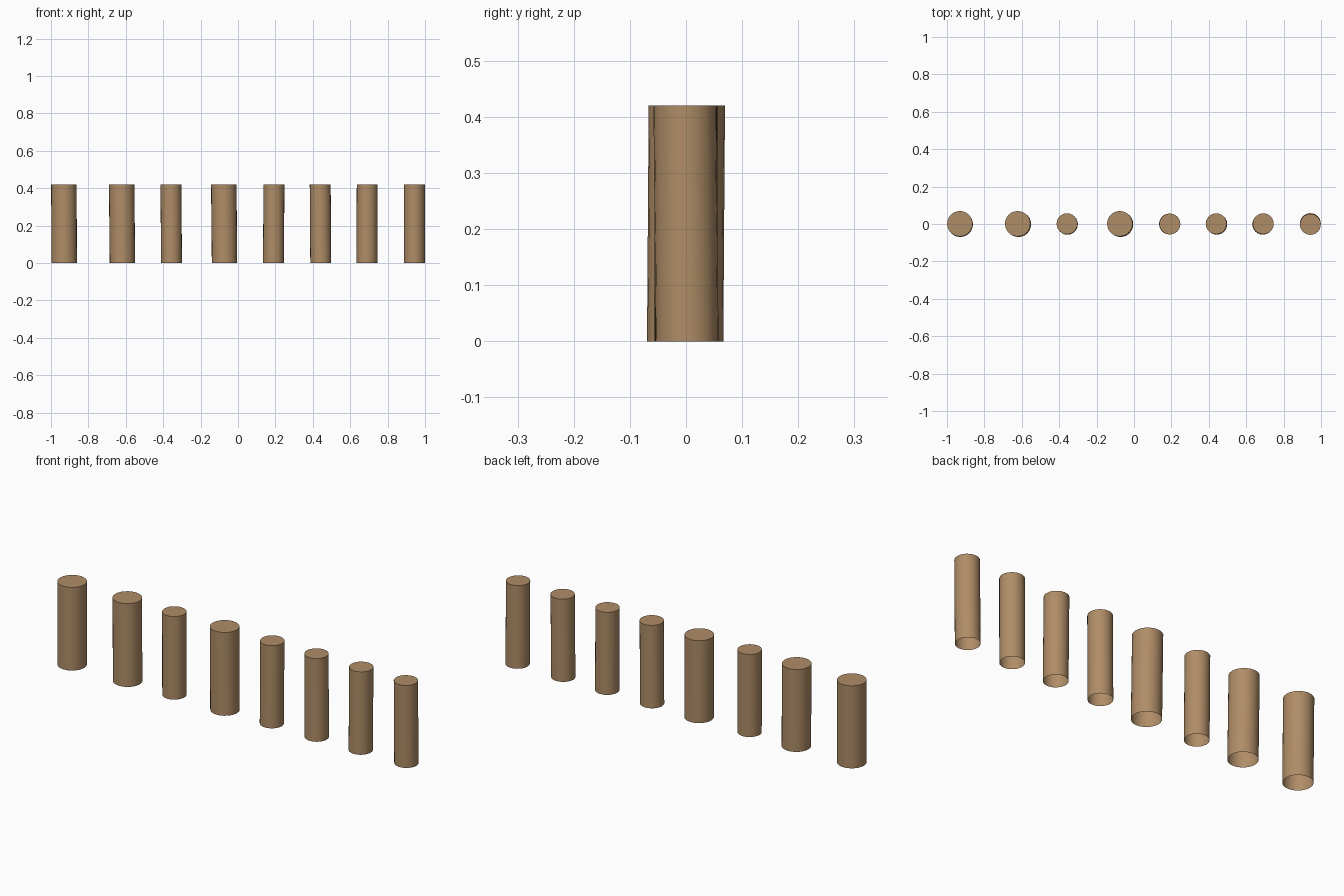
import bpy, bmesh, math
from mathutils import Matrix

if "Cube" in bpy.data.objects:
    bpy.data.objects.remove(bpy.data.objects["Cube"])

HEIGHT = 0.42
wood = bpy.data.materials.new("light_brown_wood")
wood.diffuse_color = (0.43, 0.265, 0.135, 1)
wood.use_nodes = True
wood.node_tree.nodes["Principled BSDF"].inputs["Base Color"].default_value = wood.diffuse_color


def post(i, x, r, dx, dy):
    """Round post, capped on top and open below, leaning slightly by (dx, dy)."""
    bm = bmesh.new()
    bmesh.ops.create_cone(bm, cap_ends=True, segments=24, radius1=r, radius2=r,
                          depth=HEIGHT, matrix=Matrix.Translation((0, 0, HEIGHT / 2)))
    bottom = [f for f in bm.faces if f.normal.z < -0.9]
    bmesh.ops.delete(bm, geom=bottom, context='FACES_ONLY')
    for v in bm.verts:
        t = v.co.z / HEIGHT - 0.5
        v.co.x += dx * t
        v.co.y += dy * t
    # smooth sides, sharp rim around the flat top
    for f in bm.faces:
        f.smooth = True
    for e in bm.edges:
        if len(e.link_faces) == 2 and e.calc_face_angle() > math.radians(40):
            e.smooth = False
    me = bpy.data.meshes.new(f"post_{i}")
    bm.to_mesh(me)
    bm.free()
    me.materials.append(wood)
    ob = bpy.data.objects.new(f"post_{i}", me)
    ob.location = (x, 0, 0)
    bpy.context.collection.objects.link(ob)


# x position, radius, lean of the top in x and y
posts = [
    (-0.93, 0.068, -0.002, 0.003),
    (-0.62, 0.068, -0.004, 0.003),
    (-0.357, 0.056, -0.002, 0.002),
    (-0.074, 0.068, -0.004, 0.003),
    (0.191, 0.056, 0.002, 0.0),
    (0.441, 0.056, -0.003, 0.002),
    (0.690, 0.056, 0.002, 0.002),
    (0.943, 0.056, 0.0, -0.004),
]
for i, p in enumerate(posts, 1):
    post(i, *p)
